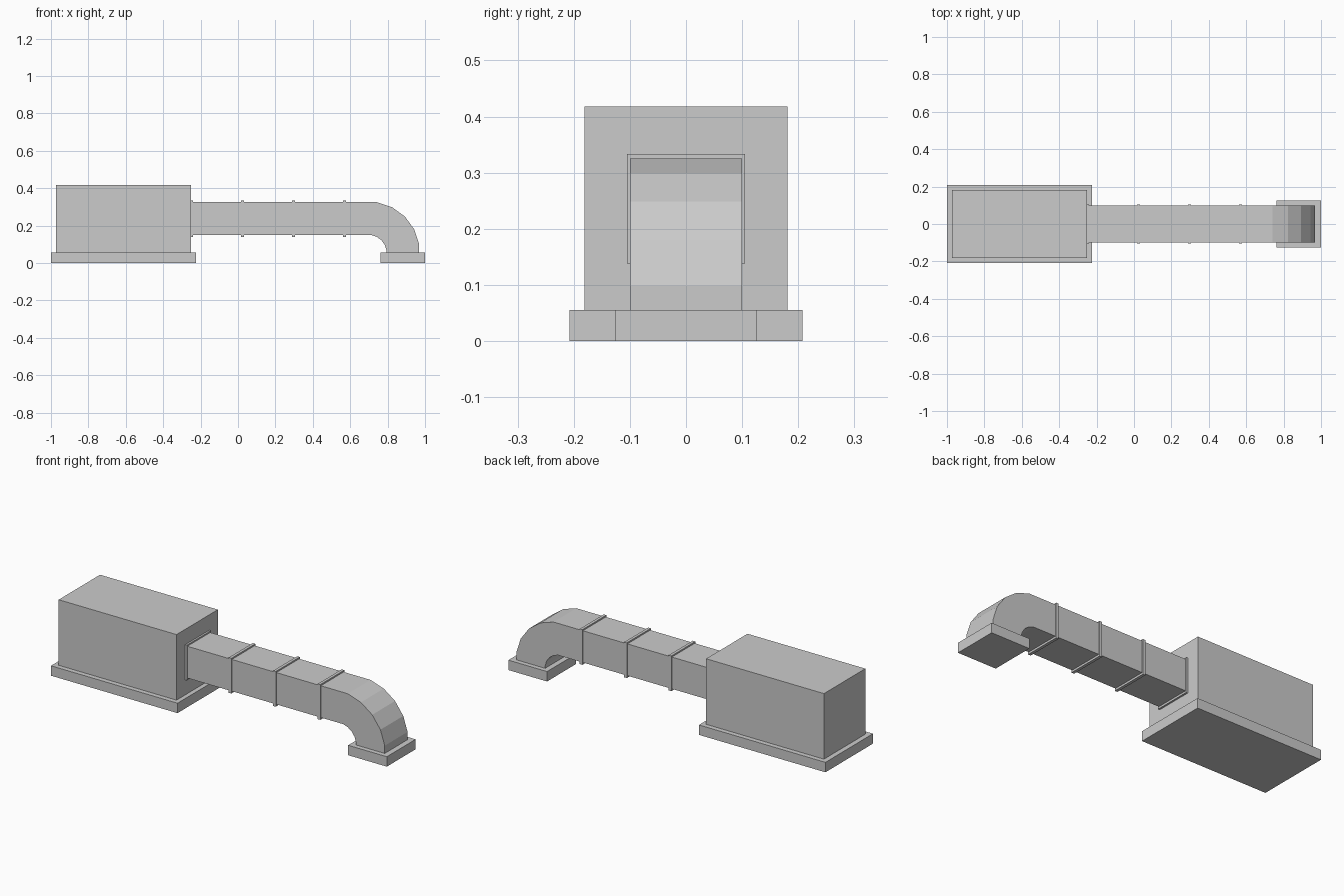
import bpy, bmesh
from math import cos, sin, tan, radians

if "Cube" in bpy.data.objects:
    bpy.data.objects.remove(bpy.data.objects["Cube"])


def box(name, x0, x1, half_y, z0, z1):
    bpy.ops.mesh.primitive_cube_add(size=1, location=((x0 + x1) / 2, 0, (z0 + z1) / 2))
    ob = bpy.context.object
    ob.name = name
    ob.scale = (x1 - x0, 2 * half_y, z1 - z0)
    bpy.ops.object.transform_apply(location=False, rotation=False, scale=True)
    return ob


PLINTH_H = 0.055

# Main unit on its plinth, and the small plinth under the elbow
box("unit_plinth", -1.0, -0.225, 0.208, 0, PLINTH_H)
box("unit_housing", -0.972, -0.25, 0.181, PLINTH_H, 0.418)
box("outlet_plinth", 0.763, 1.0, 0.126, 0, PLINTH_H)

# Duct with mitred elbow: cross-section rings swept along the path
CX, R_IN, R_OUT, HALF_Y = 0.699, 0.094, 0.270, 0.1
rings = [((-0.25, PLINTH_H + R_IN), (-0.25, PLINTH_H + R_OUT))]
for deg in (81, 63, 45, 27, 9):
    a = radians(deg)
    k = 1 / cos(radians(9))
    rings.append(tuple((CX + r * k * cos(a), PLINTH_H + r * k * sin(a)) for r in (R_IN, R_OUT)))
rings.append(((CX + R_IN, PLINTH_H), (CX + R_OUT, PLINTH_H)))

bm = bmesh.new()
loops = []
for (xi, zi), (xo, zo) in rings:
    loops.append([bm.verts.new(c) for c in (
        (xi, -HALF_Y, zi), (xi, HALF_Y, zi), (xo, HALF_Y, zo), (xo, -HALF_Y, zo))])
for a, b in zip(loops, loops[1:]):
    for i in range(4):
        j = (i + 1) % 4
        bm.faces.new((a[i], a[j], b[j], b[i]))
bm.faces.new(loops[0])
bm.faces.new(loops[-1])
bmesh.ops.recalc_face_normals(bm, faces=bm.faces)
mesh = bpy.data.meshes.new("duct")
bm.to_mesh(mesh)
bm.free()
bpy.context.collection.objects.link(bpy.data.objects.new("duct", mesh))

# Joint collars along the straight run
for i in range(4):
    x = -0.248 + i * 0.2725
    box(f"duct_collar_{i + 1}", x - 0.008, x + 0.008, 0.105, 0.138, 0.333)
